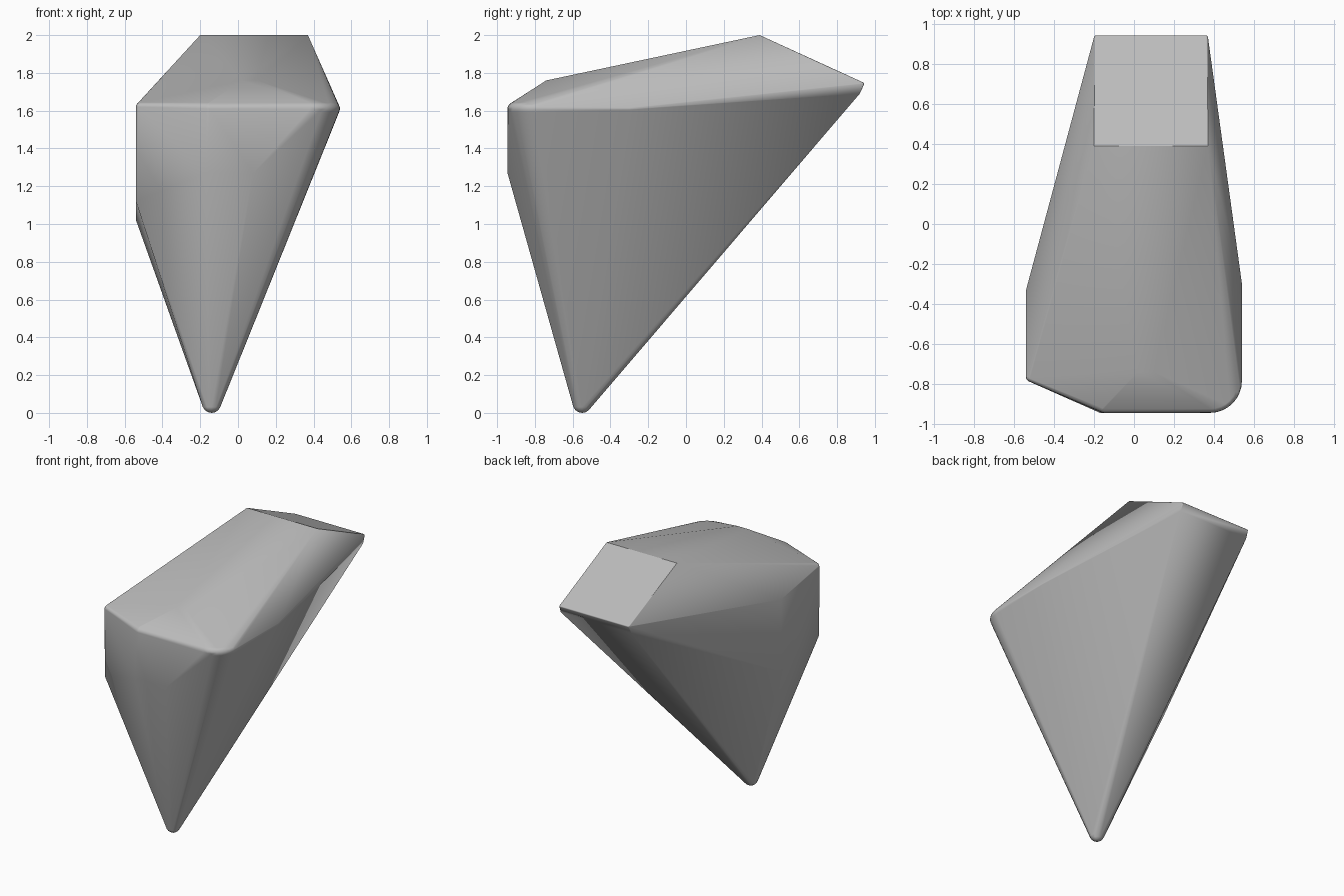
import bpy
import bmesh
from math import radians, sin, cos
from mathutils import Vector

if "Cube" in bpy.data.objects:
    bpy.data.objects.remove(bpy.data.objects["Cube"], do_unlink=True)

stone = bpy.data.materials.new("grey stone")
stone.use_nodes = True
stone.diffuse_color = (0.5, 0.5, 0.5, 1)
stone.node_tree.nodes["Principled BSDF"].inputs["Base Color"].default_value = (0.5, 0.5, 0.5, 1)

bm = bmesh.new()


def sharp(*points):
    for p in points:
        bm.verts.new(p)


def rounded(center, radius):
    """Ball of points, so the hull gets a soft corner here."""
    ball = bmesh.ops.create_uvsphere(bm, u_segments=12, v_segments=8, radius=radius)
    bmesh.ops.translate(bm, verts=ball["verts"], vec=Vector(center))


# Tip at the bottom
rounded((-0.14, -0.55, 0.05), 0.05)

# Flat front facet
sharp((-0.17, -0.945, 1.27), (0.08, -0.945, 1.27))
rounded((-0.15, -0.91, 1.61), 0.035)

# Upright side facet
sharp((-0.54, -0.77, 1.12), (-0.54, -0.33, 1.02), (-0.54, -0.33, 1.55))
rounded((-0.515, -0.765, 1.62), 0.025)

# Broad round corner, with a soft rim
for i in range(9):
    a = radians(-90 + i * 90 / 8)
    for j in range(6):
        t = radians(-30 + j * 24)
        reach = 0.125 + 0.035 * cos(t)
        sharp((0.38 + reach * cos(a), -0.785 + reach * sin(a), 1.61 + 0.035 * sin(t)))

# Widest corner on the other side
rounded((0.525, -0.3, 1.61), 0.015)

# Crown and sloping back end
sharp((0.02, -0.74, 1.76), (0.1, -0.74, 1.76))
for x in (-0.2, 0.37):
    sharp((x, 0.39, 2.0), (x, 0.92, 1.69))
    rounded((x - 0.008 * (1 if x > 0 else -1), 0.935, 1.742), 0.008)

# Wrap everything in one faceted skin
for f in list(bm.faces):
    bm.faces.remove(f)
for e in list(bm.edges):
    bm.edges.remove(e)
hull = bmesh.ops.convex_hull(bm, input=list(bm.verts))
bmesh.ops.delete(bm, geom=[v for v in bm.verts if not v.link_faces], context="VERTS")
bmesh.ops.dissolve_limit(bm, angle_limit=radians(0.5), verts=bm.verts, edges=bm.edges)
bmesh.ops.recalc_face_normals(bm, faces=bm.faces)

mesh = bpy.data.meshes.new("rock")
bm.to_mesh(mesh)
bm.free()
rock = bpy.data.objects.new("rock", mesh)
bpy.context.collection.objects.link(rock)
mesh.materials.append(stone)

# Soft corners, crisp facets
bpy.context.view_layer.objects.active = rock
rock.select_set(True)
bpy.ops.object.shade_smooth_by_angle(angle=radians(30))
weighted = rock.modifiers.new("facet shading", "WEIGHTED_NORMAL")
weighted.keep_sharp = True
